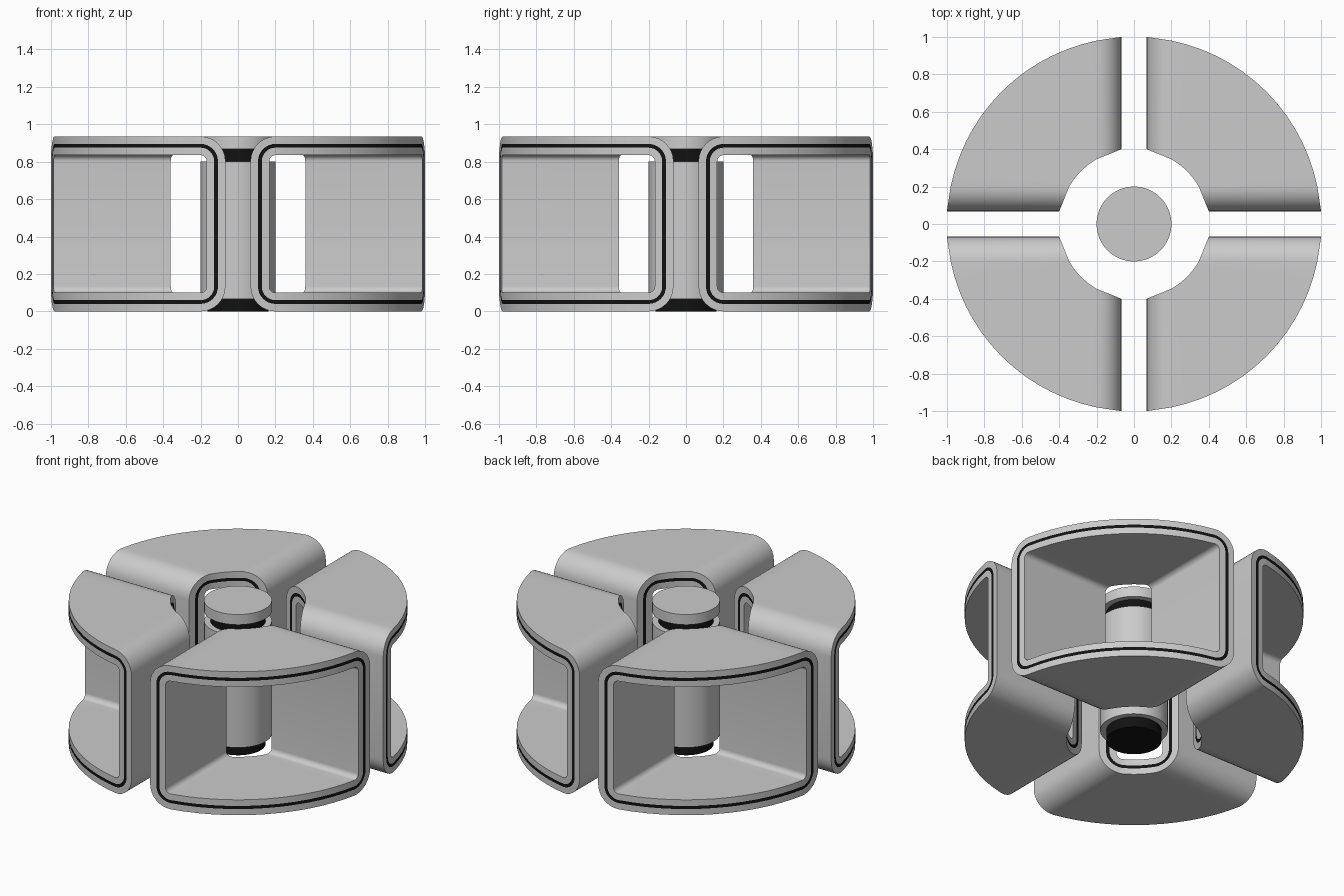
import bpy, bmesh
from math import pi, sin, cos, sqrt, asin

if "Cube" in bpy.data.objects:
    bpy.data.objects.remove(bpy.data.objects["Cube"])

H = 0.935          # total height
GAP = 0.067        # half gap between the quadrant ducts
C = 0.133          # outer corner radius
A = GAP + C        # distance of the corner centre from the axis planes

black = bpy.data.materials.new("black")
black.diffuse_color = (0.006, 0.006, 0.006, 1)
black.use_nodes = True
black.node_tree.nodes["Principled BSDF"].inputs["Base Color"].default_value = black.diffuse_color


def smooth(ob):
    bpy.ops.object.select_all(action='DESELECT')
    ob.select_set(True)
    bpy.context.view_layer.objects.active = ob
    bpy.ops.object.shade_smooth_by_angle(angle=pi / 6)


def ring(t, tip):
    """Rounded-rectangle loop wrapped on the end face, inset by t into the wall."""
    c, n, m = C - t, 8, 14
    y_corner = tip[1]
    r = sqrt(A * A + y_corner * y_corner)
    slope = (tip[0] - y_corner) / C
    side = []                              # wall beside the x = 0 plane, bottom to top
    for k in range(n + 1):
        th = pi / 2 * k / n
        a = A - c * sin(th)
        side.append((a, y_corner + (A - a) * slope, C - c * cos(th)))
    side += [(x, y, H - z) for x, y, z in reversed(side)]
    a0 = asin(A / r)
    arc = [a0 + (pi / 2 - 2 * a0) * k / m for k in range(1, m)]
    top = [(r * sin(a), r * cos(a), H - t) for a in arc]
    other = [(y, x, z) for x, y, z in reversed(side)]
    bottom = [(r * sin(a), r * cos(a), t) for a in reversed(arc)]
    return side + top + other + bottom


# Hollow quadrant duct: layered wall with a black stripe in both rims
OUTER, INNER = (1.0, 0.98), (0.4, 0.346)
layers = (0, 0.04, 0.06, 0.1)
bm = bmesh.new()
loops = [ring(t, OUTER) for t in layers] + [ring(t, INNER) for t in reversed(layers)]
rows = [[bm.verts.new(p) for p in lp] for lp in loops]
for i, row in enumerate(rows):
    nxt = rows[(i + 1) % len(rows)]
    for j in range(len(row)):
        k = (j + 1) % len(row)
        f = bm.faces.new((row[j], row[k], nxt[k], nxt[j]))
        f.material_index = 1 if i in (1, 5) else 0
bmesh.ops.recalc_face_normals(bm, faces=bm.faces)
mesh = bpy.data.meshes.new("duct")
bm.to_mesh(mesh)
bm.free()
grey = bpy.data.materials.new("grey")
grey.diffuse_color = (0.8, 0.8, 0.8, 1)
grey.use_nodes = True
grey.node_tree.nodes["Principled BSDF"].inputs["Base Color"].default_value = grey.diffuse_color
mesh.materials.append(grey)
mesh.materials.append(black)
for q in range(4):
    ob = bpy.data.objects.new("quadrant_duct_%d" % (q + 1), mesh)
    ob.rotation_euler.z = q * pi / 2
    bpy.context.collection.objects.link(ob)
    if q == 0:
        smooth(ob)


# Central column: black foot, shaft, black neck, cap
def cylinder(name, r, z0, z1, mat=grey):
    bpy.ops.mesh.primitive_cylinder_add(vertices=64, radius=r, depth=z1 - z0,
                                        location=(0, 0, (z0 + z1) / 2))
    ob = bpy.context.object
    ob.name = name
    ob.data.materials.append(mat)
    smooth(ob)


cylinder("column_foot", 0.163, 0, 0.067, black)
cylinder("column_shaft", 0.2, 0.067, 0.802)
cylinder("column_neck", 0.163, 0.802, 0.868, black)
cylinder("column_cap", 0.2, 0.868, H)
